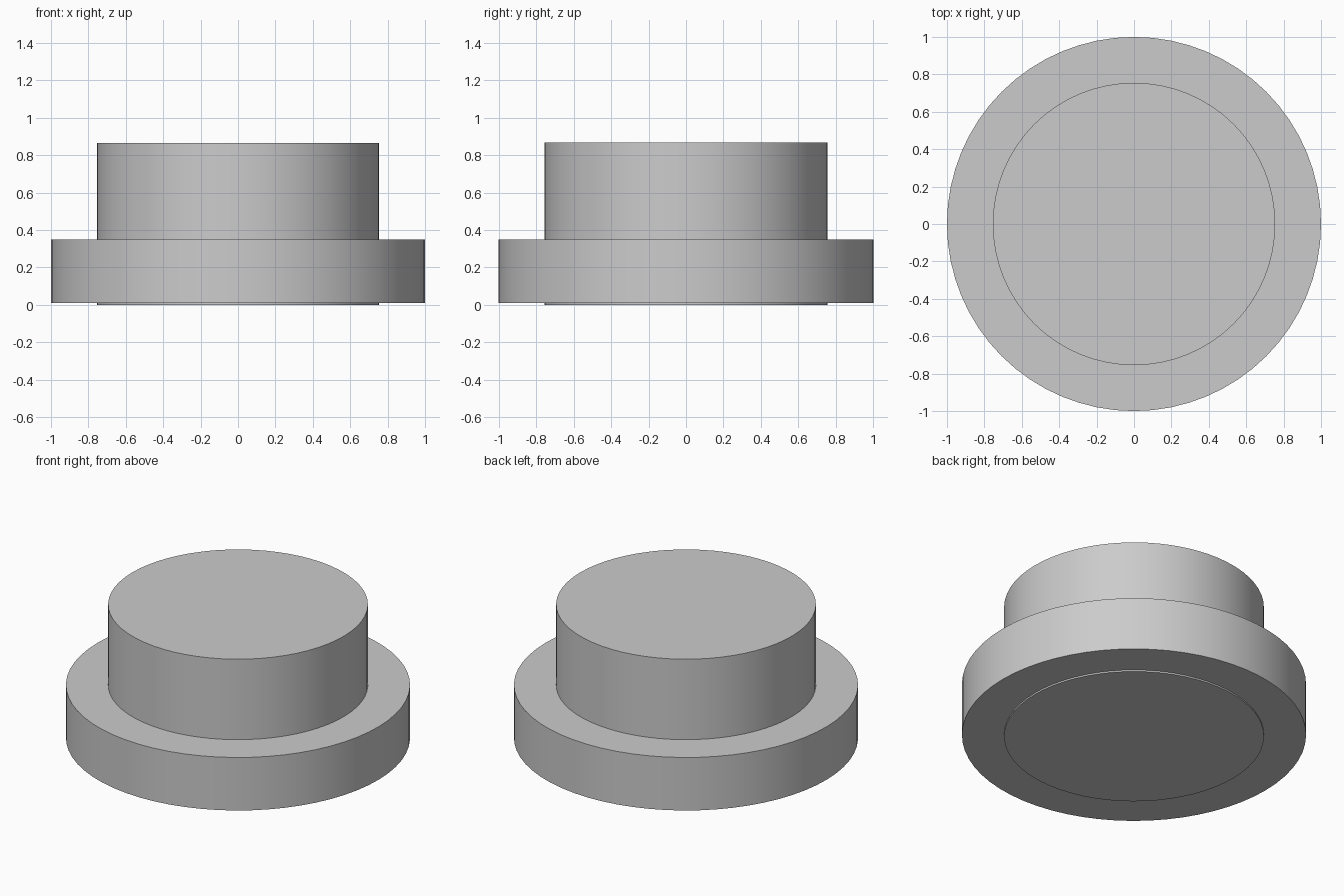
import bpy
import math

if "Cube" in bpy.data.objects:
    bpy.data.objects.remove(bpy.data.objects["Cube"])


def disc(name, radius, z0, z1, sides=64):
    """Upright cylinder spanning z0 to z1."""
    bpy.ops.mesh.primitive_cylinder_add(
        vertices=sides, radius=radius, depth=z1 - z0,
        location=(0, 0, (z0 + z1) / 2))
    obj = bpy.context.object
    obj.name = name
    bpy.ops.object.shade_smooth_by_angle(angle=math.radians(30))
    return obj


# Central plug, reaching just below the flange
disc("plug", 0.755, 0.0, 0.866)

# Wide lower flange
disc("flange", 1.0, 0.01, 0.35)
